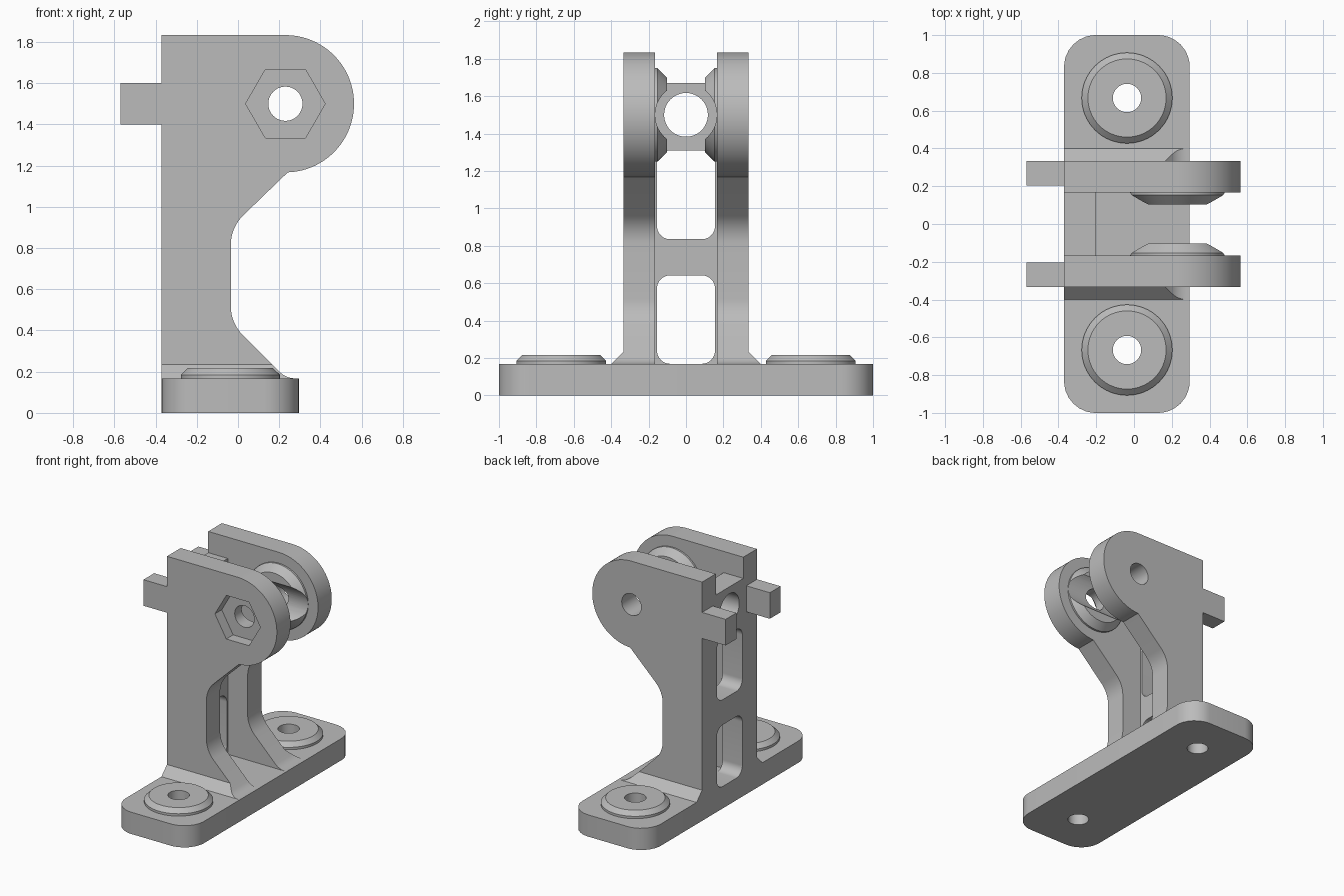
import bpy, bmesh
from math import sin, cos, tan, pi, radians
from mathutils import Vector

if "Cube" in bpy.data.objects:
    bpy.data.objects.remove(bpy.data.objects["Cube"])

grey = bpy.data.materials.new("plain grey")
grey.use_nodes = True
grey.diffuse_color = (0.5, 0.5, 0.5, 1)
grey.node_tree.nodes["Principled BSDF"].inputs["Base Color"].default_value = (0.5, 0.5, 0.5, 1)

# Maps a flat point (a, b) and a depth d to space, for each extrusion axis
PLACE = {
    "x": lambda a, b, d: (d, a, b),
    "y": lambda a, b, d: (a, d, b),
    "z": lambda a, b, d: (a, b, d),
}


def finish(name, bm):
    bmesh.ops.recalc_face_normals(bm, faces=bm.faces)
    mesh = bpy.data.meshes.new(name)
    bm.to_mesh(mesh)
    bm.free()
    obj = bpy.data.objects.new(name, mesh)
    bpy.context.scene.collection.objects.link(obj)
    mesh.materials.append(grey)
    smooth(mesh)
    return obj


def smooth(mesh):
    for p in mesh.polygons:
        p.use_smooth = True
    mesh.set_sharp_from_angle(angle=radians(25))


def prism(name, pts, axis, lo, hi):
    """Extrude a flat outline along an axis."""
    bm = bmesh.new()
    rings = [[bm.verts.new(PLACE[axis](a, b, d)) for a, b in pts] for d in (lo, hi)]
    for ring in rings:
        bm.faces.new(ring)
    n = len(pts)
    for i in range(n):
        j = (i + 1) % n
        bm.faces.new((rings[0][i], rings[0][j], rings[1][j], rings[1][i]))
    return finish(name, bm)


def circle(a, b, r, n=48):
    return [(a + r * cos(2 * pi * i / n), b + r * sin(2 * pi * i / n)) for i in range(n)]


def rounded(corners, steps=8):
    """Outline from (a, b, radius) corners, each filleted by its radius."""
    out = []
    for i, (a, b, r) in enumerate(corners):
        p = Vector((a, b))
        if r == 0:
            out.append((a, b))
            continue
        u = (Vector(corners[i - 1][:2]) - p).normalized()
        v = (Vector(corners[(i + 1) % len(corners)][:2]) - p).normalized()
        half = u.angle(v) / 2
        c = p + (u + v).normalized() * (r / sin(half))
        s, e = (p + k * (r / tan(half)) - c for k in (u, v))
        for k in range(steps + 1):
            q = c + s.lerp(e, k / steps).normalized() * r
            out.append((q.x, q.y))
    return out


def box_outline(a0, a1, b0, b1, r=0):
    return rounded([(a0, b0, r), (a1, b0, r), (a1, b1, r), (a0, b1, r)])


def ring_boss(name, profile, axis, a, b, d0, sign, n=64):
    """Revolve a closed (radius, height) profile around an axis through (a, b)."""
    bm = bmesh.new()
    rings = [[bm.verts.new(PLACE[axis](x, y, d0 + sign * h)) for x, y in circle(a, b, r, n)]
             for r, h in profile]
    for k, ring in enumerate(rings):
        nxt = rings[(k + 1) % len(rings)]
        for i in range(n):
            j = (i + 1) % n
            bm.faces.new((ring[i], ring[j], nxt[j], nxt[i]))
    return finish(name, bm)


def cut(obj, cutters, operation="DIFFERENCE"):
    """Apply boolean cutters, then remove them."""
    for c in cutters:
        m = obj.modifiers.new("cut", "BOOLEAN")
        m.operation = operation
        m.solver = "EXACT"
        m.object = c
    bpy.context.view_layer.update()
    deps = bpy.context.evaluated_depsgraph_get()
    mesh = bpy.data.meshes.new_from_object(obj.evaluated_get(deps))
    obj.modifiers.clear()
    obj.data = mesh
    smooth(mesh)
    for c in cutters:
        bpy.data.objects.remove(c)


BACK, FRONT, BASE_TOP = -0.37, 0.295, 0.167
HOLE_X = -0.037
PIN_X, PIN_Z, HEAD_R, PIN_R = 0.23, 1.5, 0.333, 0.083
IN, OUT = 0.167, 0.333

# Base plate with two screw holes
base = prism("base_plate", box_outline(BACK, FRONT, -1, 1, 0.167), "z", 0, BASE_TOP)
cut(base, [prism("cutter", circle(HOLE_X, s * 0.667, 0.075), "z", -0.1, 0.3) for s in (-1, 1)])

# Outline of the side cheeks: foot flare, waist, neck and round head
head = [(PIN_X + HEAD_R * cos(radians(t)), PIN_Z + HEAD_R * sin(radians(t)), 0)
        for t in range(-88, 91, 4)]
cheek = rounded([
    (BACK, BASE_TOP, 0), (0.29, BASE_TOP, 0), (0.233, BASE_TOP + 0.001, 0.11),
    (-0.035, 0.435, 0.2), (-0.035, 0.9, 0.2)] + head + [(PIN_X, PIN_Z + HEAD_R, 0),
    (BACK, PIN_Z + HEAD_R, 0)])

for side, s in (("front", -1), ("rear", 1)):
    # Screw seat on the base
    ring_boss(side + "_screw_seat",
              [(0.075, 0), (0.24, 0), (0.24, 0.018), (0.207, 0.05), (0.075, 0.05)],
              "z", HOLE_X, s * 0.667, BASE_TOP, 1)

    # Side cheek with pin hole, and a hexagonal nut pocket in the front one
    plate = prism(side + "_cheek", cheek, "y", s * IN, s * OUT)
    cutters = [prism("cutter", circle(PIN_X, PIN_Z, PIN_R), "y", s * 0.1, s * 0.4)]
    if s < 0:
        cutters.append(prism("cutter", circle(PIN_X, PIN_Z, 0.193, 6), "y", -0.4, -0.25))
    cut(plate, cutters)

    # Sloped fillet along the foot, trimmed by the cheek outline
    gusset = prism(side + "_foot_gusset",
                   [(s * OUT, 0.1), (s * 0.467, 0.1), (s * OUT, 0.235)], "x", -0.5, 0.4)
    cut(gusset, [prism("cutter", cheek, "y", s * 0.3, s * 0.5)], "INTERSECT")

    # Inner boss, hollowed by the cable passage
    boss = ring_boss(side + "_inner_boss",
                     [(PIN_R, 0), (0.25, 0), (0.25, 0.014), (0.2, 0.065), (PIN_R, 0.065)],
                     "y", PIN_X, PIN_Z, s * IN, -s)
    cut(boss, [prism("cutter", circle(0, PIN_Z, 0.165, 64), "x", -0.3, 0.8)])

    # Square lug at the back
    prism(side + "_back_lug", box_outline(-0.57, BACK, 1.4, 1.6), "y", s * 0.203, s * OUT)

# Back wall with two windows and a cable hole
wall = prism("back_wall", box_outline(-IN, IN, 0.1, 1.67), "x", BACK, -0.203)
cut(wall, [
    prism("cutter", box_outline(-0.155, 0.155, 0.169, 0.642, 0.07), "x", -0.6, 0),
    prism("cutter", box_outline(-0.155, 0.155, 0.835, 1.31, 0.07), "x", -0.6, 0),
    prism("cutter", circle(0, PIN_Z, 0.117), "x", -0.6, 0)])
